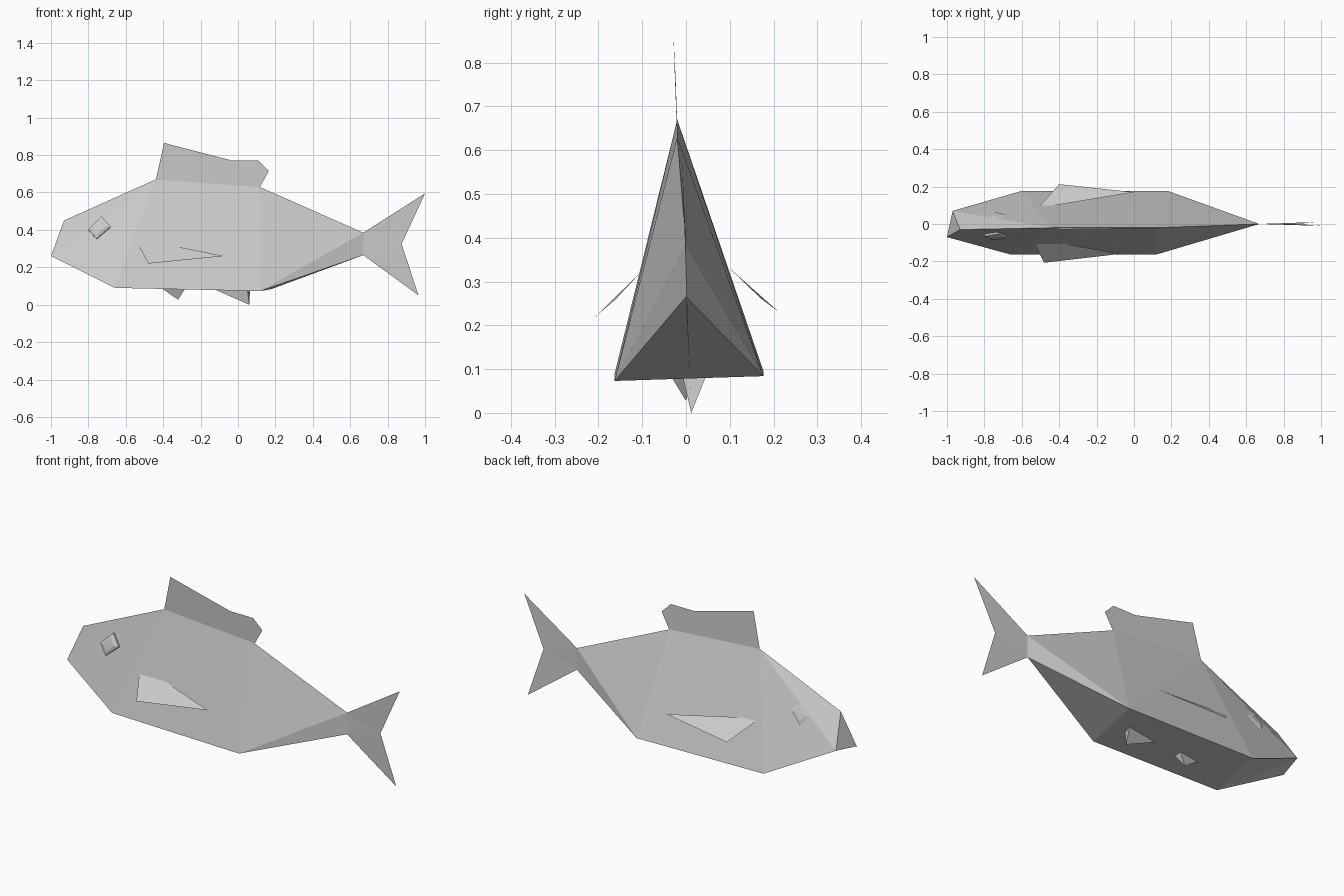
import bpy
import bmesh
from mathutils import Vector

cube = bpy.data.objects.get("Cube")
if cube:
    bpy.data.objects.remove(cube, do_unlink=True)

# One plain grey for the whole fish
grey = bpy.data.materials.new("plain_grey")
grey.use_nodes = True
grey.diffuse_color = (0.6, 0.6, 0.6, 1)
bsdf = grey.node_tree.nodes["Principled BSDF"]
bsdf.inputs["Base Color"].default_value = (0.6, 0.6, 0.6, 1)
bsdf.inputs["Roughness"].default_value = 0.8


def make_part(name, verts, faces, solid=True):
    mesh = bpy.data.meshes.new(name)
    mesh.from_pydata([tuple(v) for v in verts], [], faces)
    if solid:
        bm = bmesh.new()
        bm.from_mesh(mesh)
        bmesh.ops.recalc_face_normals(bm, faces=bm.faces[:])
        bm.to_mesh(mesh)
        bm.free()
    mesh.materials.append(grey)
    obj = bpy.data.objects.new(name, mesh)
    bpy.context.collection.objects.link(obj)
    return obj


# Body: wedge section, sharp ridge above and flat belly below
body = {
    "nose_top": (-0.93, -0.03, 0.45),
    "nose_r": (-1.0, -0.07, 0.26),
    "nose_l": (-0.97, 0.07, 0.28),
    "ridge_f": (-0.44, -0.02, 0.67),
    "ridge_b": (0.115, -0.02, 0.63),
    "belly_fr": (-0.66, -0.163, 0.09),
    "belly_fl": (-0.60, 0.177, 0.095),
    "belly_br": (0.12, -0.163, 0.073),
    "belly_bl": (0.18, 0.177, 0.084),
    "tail_top": (0.67, 0.0, 0.385),
    "tail_low": (0.67, 0.0, 0.265),
}
keys = list(body)
faces = [
    ("nose_top", "nose_r", "nose_l"),
    ("nose_r", "belly_fr", "nose_l"),
    ("belly_fr", "belly_fl", "nose_l"),
    ("belly_fr", "belly_br", "belly_fl"),
    ("belly_br", "belly_bl", "belly_fl"),
    ("belly_br", "tail_low", "belly_bl"),
]
for s in "rl":
    faces += [
        ("nose_top", "nose_" + s, "ridge_f"),
        ("nose_" + s, "belly_f" + s, "ridge_f"),
        ("ridge_f", "belly_f" + s, "belly_b" + s),
        ("ridge_f", "belly_b" + s, "ridge_b"),
        ("ridge_b", "belly_b" + s, "tail_top"),
        ("tail_top", "belly_b" + s, "tail_low"),
    ]
make_part("body", body.values(), [[keys.index(k) for k in f] for f in faces])

# Upright fins: thin sheets
make_part("tail_fin",
          [(0.67, 0, 0.385), (0.67, 0, 0.265), (0.965, 0.01, 0.05),
           (0.875, 0, 0.325), (1.0, -0.01, 0.595)],
          [(0, 1, 3), (1, 2, 3), (0, 3, 4)], solid=False)
make_part("dorsal_fin",
          [(-0.44, -0.02, 0.665), (0.115, -0.02, 0.625), (0.165, -0.022, 0.715),
           (0.11, -0.024, 0.77), (-0.03, -0.024, 0.77), (-0.395, -0.029, 0.865)],
          [(0, 1, 2, 3, 4, 5)], solid=False)

# Side fins: sheets sloping outward and down
make_part("right_side_fin",
          [(-0.535, -0.10, 0.325), (-0.48, -0.207, 0.22),
           (-0.075, -0.16, 0.26), (-0.40, -0.10, 0.325)],
          [(0, 1, 2, 3)], solid=False)
make_part("left_side_fin",
          [(-0.50, 0.10, 0.33), (-0.42, 0.10, 0.33),
           (0.0, 0.17, 0.262), (-0.40, 0.213, 0.23)],
          [(0, 1, 2, 3)], solid=False)

# Belly fins: small three-sided spikes
TETRA = [(0, 1, 2), (0, 1, 3), (1, 2, 3), (2, 0, 3)]
make_part("front_belly_fin",
          [(-0.42, -0.01, 0.095), (-0.28, -0.038, 0.09), (-0.28, 0.015, 0.09),
           (-0.32, 0.0, 0.027)], TETRA)
make_part("rear_belly_fin",
          [(-0.14, 0.01, 0.088), (0.05, -0.008, 0.085), (0.065, 0.046, 0.085),
           (0.06, 0.012, 0.0)], TETRA)


# Eyes: shallow bevelled diamonds lying on the sloping cheeks
def make_eye(name, centre, slope_x, slope_z, side):
    normal = Vector((-slope_x, 1, -slope_z)).normalized() * side
    outline = [(0.012, 0.06), (0.06, 0.005), (-0.015, -0.06), (-0.06, -0.01)]
    verts = []
    for scale, lift in ((1.0, -0.015), (1.0, 0.010), (0.6, 0.017)):
        for dx, dz in outline:
            dx, dz = dx * scale, dz * scale
            point = Vector((dx, slope_x * dx + slope_z * dz, dz))
            verts.append(Vector(centre) + point + normal * lift)
    quads = [(0, 1, 2, 3), (8, 9, 10, 11)]
    for ring in (0, 4):
        for i in range(4):
            j = (i + 1) % 4
            quads.append((ring + i, ring + j, ring + j + 4, ring + i + 4))
    make_part(name, verts, quads)


make_eye("right_eye", (-0.74, -0.06, 0.41), -0.11, 0.28, -1)
make_eye("left_eye", (-0.73, 0.033, 0.41), 0.13, -0.43, 1)
